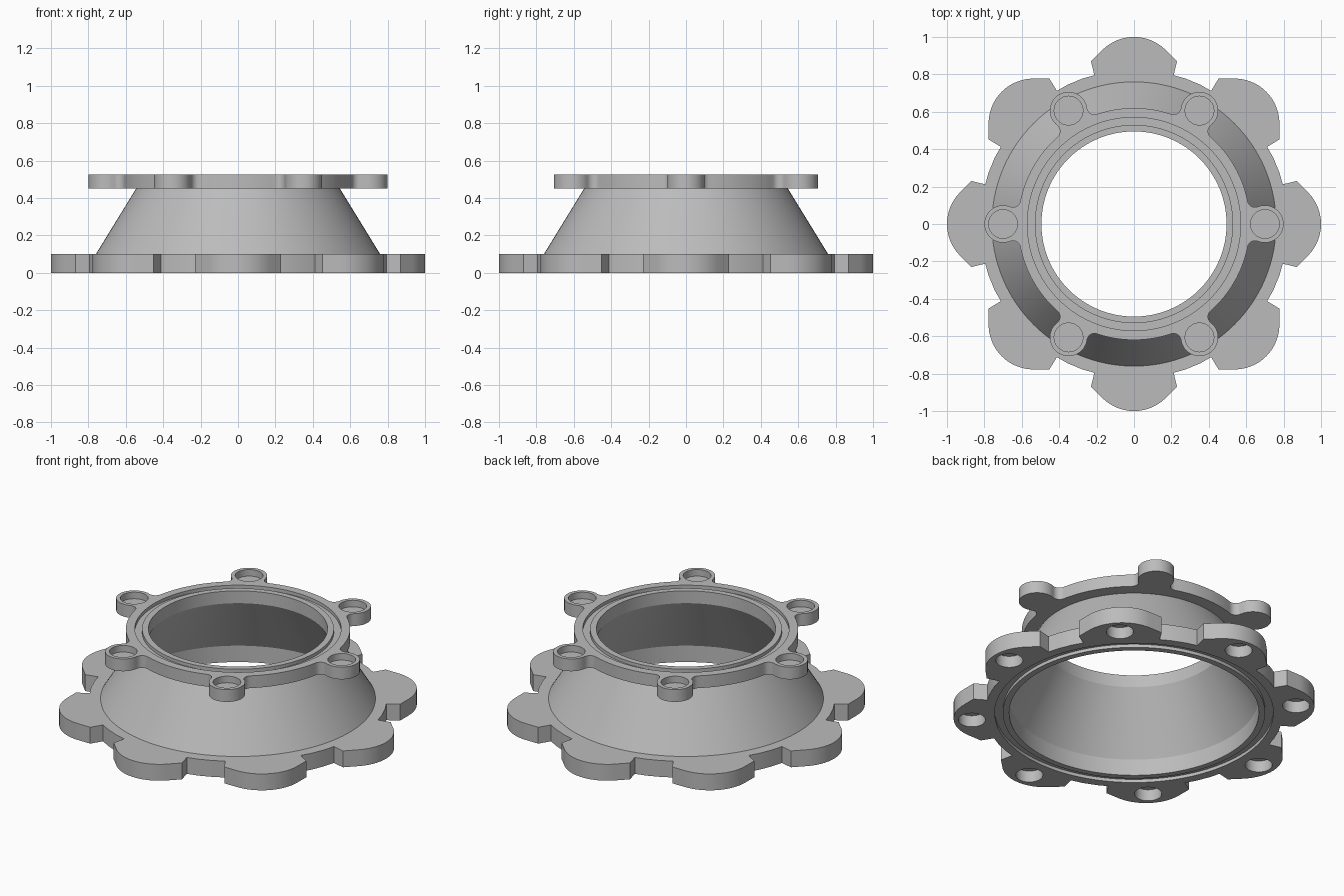
import bpy
import bmesh
from math import sin, cos, pi, radians, acos, atan2
from mathutils import Vector, Matrix

cube = bpy.data.objects.get("Cube")
if cube:
    bpy.data.objects.remove(cube)

grey = bpy.data.materials.new("plain grey")
grey.use_nodes = True
grey.diffuse_color = (0.5, 0.5, 0.5, 1)
grey.node_tree.nodes["Principled BSDF"].inputs["Base Color"].default_value = (0.5, 0.5, 0.5, 1)

SEG = 128


def arc(cx, cy, r, a0, a1, n):
    """Points on an arc, both ends included."""
    angles = [a0 + (a1 - a0) * i / n for i in range(n + 1)]
    return [Vector((cx + r * cos(a), cy + r * sin(a))) for a in angles]


def repeat_sector(half, count):
    """Mirror half a lobe about its axis, then repeat it around the centre."""
    sector = [Vector((p.x, -p.y)) for p in reversed(half[1:])] + half
    return [Matrix.Rotation(2 * pi * k / count, 2) @ p
            for k in range(count) for p in sector]


def add_prism(bm, outline, z0, z1):
    bottom = bm.faces.new([bm.verts.new((p.x, p.y, z0)) for p in outline])
    ret = bmesh.ops.extrude_face_region(bm, geom=[bottom])
    top = [v for v in ret["geom"] if isinstance(v, bmesh.types.BMVert)]
    bmesh.ops.translate(bm, vec=(0, 0, z1 - z0), verts=top)


def add_ring(bm, profile):
    """Revolve a closed (radius, height) profile around z."""
    rows = [[bm.verts.new((r * cos(2 * pi * i / SEG), r * sin(2 * pi * i / SEG), z))
             for r, z in profile] for i in range(SEG)]
    n = len(profile)
    for i in range(SEG):
        a, b = rows[i], rows[(i + 1) % SEG]
        for j in range(n):
            k = (j + 1) % n
            bm.faces.new((a[j], b[j], b[k], a[k]))


def finish(name, bm):
    bmesh.ops.recalc_face_normals(bm, faces=bm.faces)
    mesh = bpy.data.meshes.new(name)
    bm.to_mesh(mesh)
    bm.free()
    mesh.materials.append(grey)
    obj = bpy.data.objects.new(name, mesh)
    bpy.context.collection.objects.link(obj)
    return obj


def smooth(obj):
    bpy.ops.object.select_all(action="DESELECT")
    obj.select_set(True)
    bpy.context.view_layer.objects.active = obj
    bpy.ops.object.shade_smooth_by_angle(angle=radians(30))


def flange(name, outline, z0, z1, bore, groove, holes):
    """Lobed plate with a bore, a seal groove and blind bolt holes."""
    bm = bmesh.new()
    add_prism(bm, outline, z0, z1)
    plate = finish(name, bm)

    bm = bmesh.new()
    add_prism(bm, arc(0, 0, bore, 0, 2 * pi, SEG)[:-1], z0 - 0.1, z1 + 0.1)
    r0, r1, g0, g1 = groove
    add_ring(bm, [(r0, g0), (r1, g0), (r1, g1), (r0, g1)])
    count, dist, radius, h0, h1 = holes
    for k in range(count):
        a = 2 * pi * k / count
        add_prism(bm, arc(dist * cos(a), dist * sin(a), radius, 0, 2 * pi, 32)[:-1], h0, h1)
    cutter = finish(name + "_cutter", bm)
    cutter.hide_render = True

    mod = plate.modifiers.new("cut", "BOOLEAN")
    mod.operation = "DIFFERENCE"
    mod.solver = "EXACT"
    mod.object = cutter
    bpy.context.view_layer.objects.active = plate
    bpy.ops.object.modifier_apply(modifier=mod.name)
    bpy.data.objects.remove(cutter)
    smooth(plate)


# Base flange: eight broad lobes joined by short faceted webs
lobe = arc(0.76, 0, 0.24, 0, pi / 4, 10)
lobe += [Vector((0.87, 0.23)), Vector((0.795, 0.212))]
lobe += arc(0, 0, 0.825, radians(19.5), radians(19.5), 1)[:1]
flange("base_flange", repeat_sector(lobe, 8), 0, 0.1, 0.69,
       (0.725, 0.77, -0.05, 0.02), (8, 0.9, 0.075, -0.05, 0.07))

# Top flange: round ring with six filleted bolt lugs
RING, LUG, LUG_R, FILLET = 0.62, 0.70, 0.10, 0.04
d = RING + FILLET
a = acos((d * d + LUG * LUG - (LUG_R + FILLET) ** 2) / (2 * d * LUG))
fx, fy = d * cos(a), d * sin(a)
b = atan2(fy, fx - LUG)
ear = arc(LUG, 0, LUG_R, 0, b, 16)
ear += arc(fx, fy, FILLET, b - pi, a - pi, 8)[1:] if b - pi > a - pi else \
    arc(fx, fy, FILLET, b + pi, a + pi, 8)[1:]
ear += arc(0, 0, RING, a, pi / 6, 8)[1:-1]
flange("top_flange", repeat_sector(ear, 6), 0.45, 0.525, 0.495,
       (0.53, 0.57, 0.505, 0.6), (6, LUG, 0.077, 0.485, 0.6))

# Hollow tapered body between the flanges
bm = bmesh.new()
add_ring(bm, [(0.76, 0.1), (0.545, 0.45), (0.495, 0.45), (0.69, 0.1)])
smooth(finish("tapered_body", bm))
